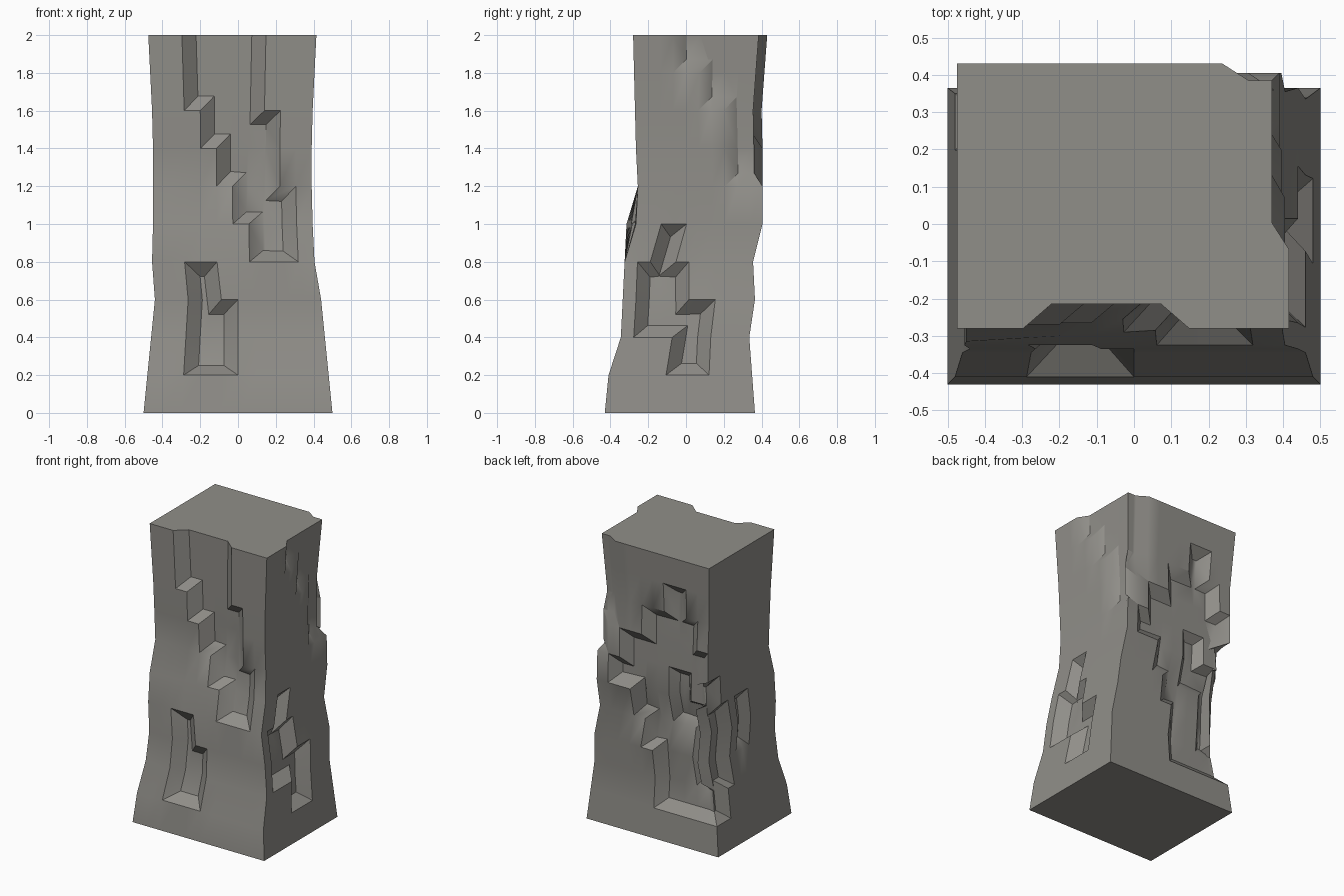
import bpy, bmesh, math

if "Cube" in bpy.data.objects:
    bpy.data.objects.remove(bpy.data.objects["Cube"])

N = 10          # columns per side and rows in height
DZ = 0.2

# Silhouette of the pillar at each 0.2 height step
X0 = [-.50, -.48, -.46, -.44, -.455, -.45, -.45, -.45, -.455, -.465, -.475]
X1 = [.50, .48, .46, .44, .405, .395, .39, .39, .395, .405, .415]
Y0 = [-.43, -.41, -.345, -.335, -.325, -.265, -.255, -.265, -.27, -.275, -.28]
Y1 = [.365, .35, .335, .365, .355, .405, .405, .405, .40, .415, .43]

# Carved steps: side offset, {row: (first column, last column)}, inset, depth
FRONT, RIGHT, BACK, LEFT = 0, N, 2 * N, 3 * N
CARVINGS = [
    (FRONT, {9: (2, 6), 8: (2, 6), 7: (3, 7), 6: (4, 7), 5: (5, 8), 4: (6, 8)}, .075, .065),
    (FRONT, {3: (2, 3), 2: (2, 4), 1: (2, 4)}, .075, .065),
    (RIGHT, {9: (3, 11), 8: (5, 11), 7: (7, 11), 6: (7, 10)}, .07, .045),
    (RIGHT, {4: (2, 3), 3: (1, 4), 2: (1, 6), 1: (4, 6)}, .07, .07),
    # large stepped hollow that wraps round the back left corner
    (BACK, {8: (6, 7), 7: (4, 8), 6: (2, 9), 5: (1, 11), 4: (3, 12),
            3: (4, 12), 2: (5, 12), 1: (5, 11)}, .07, .06),
    # deeper steps inside it
    (BACK, {5: (6, 7), 4: (6, 10), 3: (8, 10), 2: (8, 10)}, .05, .05),
    (LEFT, {4: (4, 5), 3: (4, 5)}, .06, .05),
]

bm = bmesh.new()

# Rings of vertices, running front, right, back, left
rings = []
for k in range(N + 1):
    c = [[X0[k], Y0[k]], [X1[k], Y0[k]], [X1[k], Y1[k]], [X0[k], Y1[k]]]
    if k == 5:
        c[0][1] = -.315      # bulge on the front left corner
    ring = []
    for s in range(4):
        a, b = c[s], c[(s + 1) % 4]
        for i in range(N):
            t = i / N
            ring.append(bm.verts.new((a[0] + (b[0] - a[0]) * t,
                                      a[1] + (b[1] - a[1]) * t, k * DZ)))
    rings.append(ring)

# Side walls and base
cells = {}
M = 4 * N
for k in range(N):
    for i in range(M):
        j = (i + 1) % M
        cells[i, k] = bm.faces.new((rings[k][i], rings[k][j],
                                    rings[k + 1][j], rings[k + 1][i]))
bm.faces.new(list(reversed(rings[0])))
bm.normal_update()

# Carve each stepped pocket inwards with sloping walls
for side, rows, inset, depth in CARVINGS:
    faces = [cells[(side + col) % M, row]
             for row, (first, last) in rows.items()
             for col in range(first, last + 1)]
    bmesh.ops.inset_region(bm, faces=faces, use_boundary=False,
                           use_even_offset=True, thickness=inset, depth=-depth)
    bm.normal_update()

# Flat top
rim = [e for e in bm.edges if e.is_boundary]
for e in rim:
    for v in e.verts:
        v.co.z = N * DZ
bmesh.ops.edgeloop_fill(bm, edges=rim)
bmesh.ops.recalc_face_normals(bm, faces=bm.faces[:])

mesh = bpy.data.meshes.new("rock_pillar")
bm.to_mesh(mesh)
bm.free()
pillar = bpy.data.objects.new("rock_pillar", mesh)
bpy.context.collection.objects.link(pillar)

stone = bpy.data.materials.new("grey_stone")
stone.diffuse_color = (.28, .272, .25, 1)
stone.use_nodes = True
stone.node_tree.nodes["Principled BSDF"].inputs["Base Color"].default_value = stone.diffuse_color
mesh.materials.append(stone)

bpy.context.view_layer.objects.active = pillar
pillar.select_set(True)
bpy.ops.object.shade_smooth_by_angle(angle=math.radians(35))
